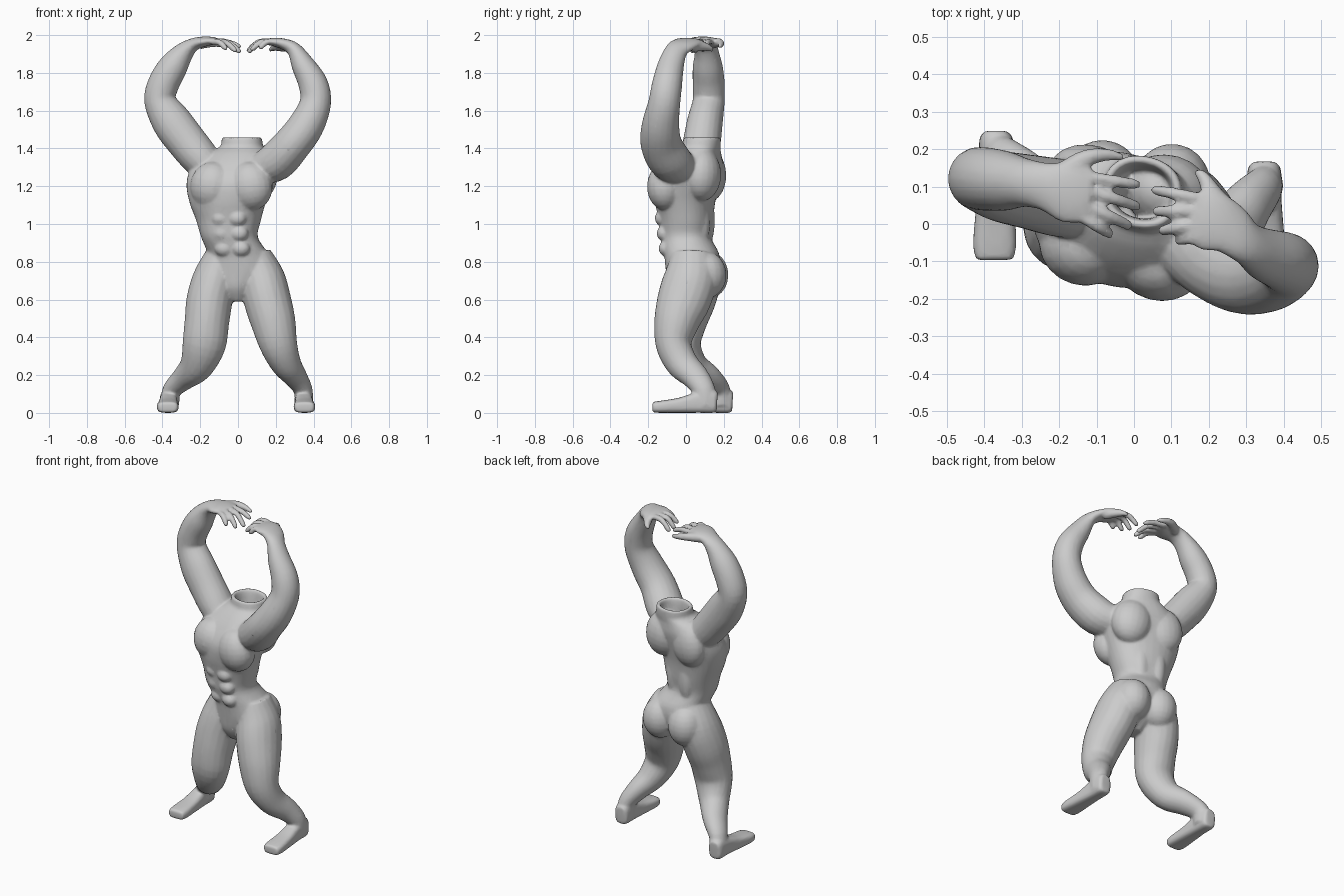
import bpy, bmesh, math
from mathutils import Vector, Matrix

bm = bmesh.new()


def spline(st, n):
    """Catmull-Rom interpolation of stations of any width."""
    out = []
    for i in range(len(st) - 1):
        p = [st[max(i - 1, 0)], st[i], st[i + 1], st[min(i + 2, len(st) - 1)]]
        for k in range(n):
            t = k / n
            out.append([0.5 * (2 * b + (c - a) * t + (2 * a - 5 * b + 4 * c - d) * t * t
                        + (3 * b - a - 3 * c + d) * t ** 3) for a, b, c, d in zip(*p)])
    return out + [list(st[-1])]


def loft(st, ref=(0, 1, 0), up=None, power=2.0, n=4, segs=20):
    """Skin rings (x, y, z, ra, rb[, twist]); rb lies along ref."""
    st = spline(st, n)
    rings = []
    for i, s in enumerate(st):
        c = Vector(s[:3])
        t = Vector(up) if up else Vector(st[min(i + 1, len(st) - 1)][:3]) - Vector(st[max(i - 1, 0)][:3])
        t.normalize()
        r = Vector(ref)
        if len(s) > 5:
            r = Matrix.Rotation(math.radians(s[5]), 3, 'Z') @ r
        b = (r - t * r.dot(t)).normalized()
        a = b.cross(t)
        ring = []
        for k in range(segs):
            th = 2 * math.pi * k / segs
            u, v = math.cos(th), math.sin(th)
            u = math.copysign(abs(u) ** (2 / power), u)
            v = math.copysign(abs(v) ** (2 / power), v)
            ring.append(bm.verts.new(c + a * s[3] * u + b * s[4] * v))
        rings.append(ring)
    for p, q in zip(rings, rings[1:]):
        for k in range(segs):
            bm.faces.new((p[k], p[(k + 1) % segs], q[(k + 1) % segs], q[k]))
    bm.faces.new(rings[0][::-1])
    bm.faces.new(rings[-1])


def muscle(loc, size, rz=0, ry=0):
    m = (Matrix.Translation(loc) @ Matrix.Rotation(math.radians(rz), 4, 'Z')
         @ Matrix.Rotation(math.radians(ry), 4, 'Y') @ Matrix.Diagonal((*size, 1)))
    bmesh.ops.create_uvsphere(bm, u_segments=20, v_segments=12, radius=1, matrix=m)


# Torso, ending in an open hollow neck
loft([(0, .00, .59, .035, .05, -8), (0, .02, .66, .10, .11, -8), (.01, .035, .75, .165, .14, -8),
      (0, .03, .84, .16, .145, -8), (-.045, .0, .93, .15, .132, -10), (-.05, 0, 1.02, .172, .14, -12),
      (-.055, -.005, 1.12, .205, .155, -14), (-.045, .005, 1.22, .23, .165, -16),
      (-.02, .035, 1.31, .225, .15, -16), (0, .06, 1.375, .165, .12, -16),
      (.02, .08, 1.41, .115, .10, -14), (.02, .085, 1.455, .105, .095, -14),
      (.02, .085, 1.45, .085, .075, -14), (.02, .08, 1.36, .075, .065, -14),
      (.01, .06, 1.22, .09, .06, -14)], up=(0, 0, 1), power=2.2, segs=32)

# Chest, shoulder blades and side muscles
muscle((-.135, -.055, 1.20), (.12, .11, .13), -16, 10)
muscle((.065, -.105, 1.20), (.12, .10, .13), -16, -10)
muscle((-.11, .125, 1.26), (.12, .085, .14), -16, 8)
muscle((.09, .085, 1.26), (.12, .10, .14), -16, -8)

# Abdominal rows and lower back columns
for i, z in enumerate((.87, .95, 1.03)):
    for s in (-1, 1):
        muscle((-.03 - .01 * i + .045 * s, -.095 - .01 * i - .01 * s, z), (.05, .04, .042), -12)
for s in (-1, 1):
    muscle((-.03 + .05 * s, .10 - .012 * s, 1.02), (.05, .04, .14), -12)

# Buttocks
muscle((-.085, .12, .73), (.105, .105, .125), -8)
muscle((.10, .105, .73), (.105, .11, .125), -8)

# Legs
loft([(.09, .03, .84, .085, .11), (.125, .025, .72, .12, .14), (.155, -.01, .60, .125, .142),
      (.187, -.05, .48, .118, .12), (.215, -.065, .36, .10, .095), (.255, -.02, .26, .08, .085),
      (.305, .05, .19, .062, .072), (.345, .095, .12, .05, .06), (.348, .105, .04, .05, .055)])
loft([(-.085, .04, .84, .085, .11), (-.12, .045, .72, .115, .14), (-.15, .02, .60, .122, .138),
      (-.165, -.01, .48, .118, .12), (-.18, -.02, .36, .115, .10), (-.22, .03, .25, .09, .085),
      (-.285, .115, .185, .065, .075), (-.35, .175, .12, .05, .06), (-.36, .185, .04, .05, .055)])

# Feet
for x, heel, sx in ((.348, .165, 1), (-.368, .247, -1)):
    loft([(x, heel, .06, .03, .05), (x, heel - .02, .06, .045, .06), (x, heel - .10, .055, .046, .055),
          (x + .002 * sx, heel - .20, .04, .052, .040), (x + .004 * sx, heel - .30, .032, .058, .032),
          (x + .004 * sx, heel - .343, .03, .05, .028)], ref=(0, 0, 1), power=3.2)

# Arms, each running into its flattened palm
loft([(.11, -.02, 1.29, .08, .10), (.20, -.08, 1.33, .105, .115), (.285, -.13, 1.42, .10, .11),
      (.36, -.135, 1.52, .095, .10), (.41, -.115, 1.64, .083, .085), (.398, -.10, 1.74, .078, .08),
      (.345, -.08, 1.84, .062, .07), (.30, -.05, 1.92, .040, .06), (.25, -.01, 1.95, .030, .072),
      (.20, .01, 1.962, .024, .082), (.155, .02, 1.965, .017, .07)])
loft([(-.13, .06, 1.28, .08, .10), (-.20, .07, 1.35, .10, .105), (-.275, .085, 1.44, .105, .10),
      (-.35, .10, 1.54, .105, .095), (-.412, .12, 1.65, .085, .085), (-.395, .12, 1.74, .083, .085),
      (-.345, .115, 1.83, .078, .08), (-.29, .11, 1.905, .056, .065), (-.235, .10, 1.95, .035, .065),
      (-.17, .085, 1.967, .026, .085), (-.115, .08, 1.97, .018, .07)])

# Fingers: knuckle (x, y) to tip (x, y, z)
for kx, ky, tx, ty, tz in ((-.12, .125, .01, .105, 1.93), (-.12, .09, .012, .046, 1.905),
                           (-.125, .05, -.01, -.006, 1.91), (-.14, .02, -.062, -.028, 1.92),
                           (.165, .07, .052, .092, 1.91), (.16, .035, .055, .034, 1.905),
                           (.165, 0, .072, -.018, 1.915), (.18, -.03, .118, -.045, 1.925)):
    mx, my = (kx + tx) / 2, (ky + ty) / 2
    loft([(kx, ky, 1.965, .017, .017), (mx, my, 1.962, .017, .017),
          (tx * .85 + mx * .15, ty * .85 + my * .15, tz + .012, .015, .015), (tx, ty, tz, .009, .009)], segs=10)

# Thumbs
loft([(-.20, .13, 1.955, .03, .03), (-.13, .175, 1.96, .024, .024), (-.07, .185, 1.95, .017, .017),
      (-.028, .176, 1.94, .010, .010)], segs=12)
loft([(.25, .03, 1.94, .03, .03), (.205, .09, 1.94, .025, .025), (.185, .125, 1.93, .017, .017),
      (.165, .142, 1.92, .010, .010)], segs=12)

bmesh.ops.recalc_face_normals(bm, faces=bm.faces)
mesh = bpy.data.meshes.new("headless_body")
bm.to_mesh(mesh)
bm.free()
body = bpy.data.objects.new("headless_body", mesh)
bpy.context.collection.objects.link(body)
bpy.context.view_layer.objects.active = body
body.select_set(True)

# Fuse the muscles into one skin and soften the joins
fuse = body.modifiers.new("fuse", 'REMESH')
fuse.mode, fuse.voxel_size, fuse.use_smooth_shade = 'VOXEL', .0075, True
soft = body.modifiers.new("soften", 'SMOOTH')
soft.factor, soft.iterations = .5, 7
thin = body.modifiers.new("thin", 'DECIMATE')
thin.ratio = .25
for m in ("fuse", "soften", "thin"):
    bpy.ops.object.modifier_apply(modifier=m)
bpy.ops.object.shade_smooth()
# Rest the soles on the ground
low = min(v.co.z for v in body.data.vertices)
body.data.transform(Matrix.Translation((0, 0, -low)))
